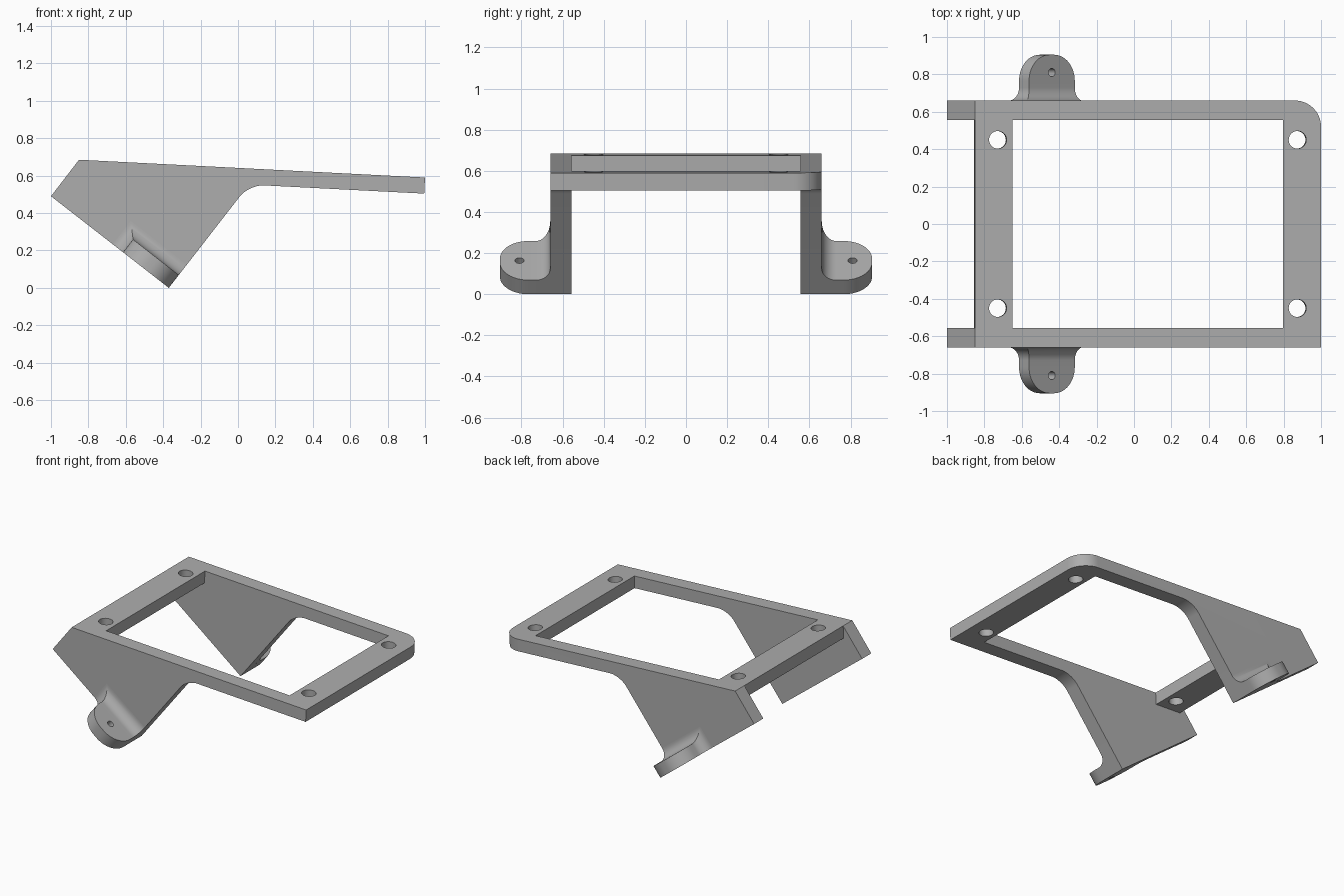
import bpy, bmesh, math
from mathutils import Vector, Matrix

if "Cube" in bpy.data.objects:
    bpy.data.objects.remove(bpy.data.objects["Cube"], do_unlink=True)

grey = bpy.data.materials.new("plain grey")
grey.use_nodes = True
GREY = (0.42, 0.42, 0.42, 1)
grey.diffuse_color = GREY
grey.node_tree.nodes["Principled BSDF"].inputs["Base Color"].default_value = GREY

# Directions: along the slanted foot edge, square to it, and square to the deck
FOOT = Vector((-0.37, 0, 0))
U = Vector((0.789, 0, -0.614))
N = Vector((0.614, 0, 0.789))
DECK_N = Vector((0.0513, 0, 1)).normalized()
WALL = 0.66
INNER = 0.557


def make_object(name, bm):
    bmesh.ops.recalc_face_normals(bm, faces=bm.faces)
    mesh = bpy.data.meshes.new(name)
    bm.to_mesh(mesh)
    bm.free()
    mesh.materials.append(grey)
    obj = bpy.data.objects.new(name, mesh)
    bpy.context.collection.objects.link(obj)
    return obj


def loft(rings):
    """Closed solid through a list of equal-length point rings."""
    bm = bmesh.new()
    loops = [[bm.verts.new(p) for p in ring] for ring in rings]
    for a, b in zip(loops, loops[1:]):
        for i in range(len(a)):
            j = (i + 1) % len(a)
            bm.faces.new((a[i], a[j], b[j], b[i]))
    bm.faces.new(loops[0])
    bm.faces.new(loops[-1])
    return bm


def prism(profile, half):
    return loft([[(x, y, z) for x, z in profile] for y in (-half, half)])


def round_edges(bm, test, radius):
    edges = [e for e in bm.edges if test(*(v.co for v in e.verts))]
    bmesh.ops.bevel(bm, geom=edges, offset=radius, segments=14,
                    profile=0.5, affect='EDGES')


def drill(centre, axis, radius):
    bm = bmesh.new()
    turn = Vector((0, 0, 1)).rotation_difference(axis).to_matrix().to_4x4()
    bmesh.ops.create_cone(bm, cap_ends=True, segments=40, radius1=radius,
                          radius2=radius, depth=0.4,
                          matrix=Matrix.Translation(centre) @ turn)
    return make_object("cutter", bm)


def finish(obj, cutters):
    """Cut the holes, then shade smooth with sharp edges kept."""
    bpy.ops.object.select_all(action='DESELECT')
    bpy.context.view_layer.objects.active = obj
    obj.select_set(True)
    for cutter in cutters:
        cutter.hide_render = True
        mod = obj.modifiers.new("cut", 'BOOLEAN')
        mod.operation = 'DIFFERENCE'
        mod.solver = 'EXACT'
        mod.object = cutter
        bpy.ops.object.modifier_apply(modifier=mod.name)
        bpy.data.objects.remove(cutter, do_unlink=True)
    bpy.ops.object.shade_smooth_by_angle(angle=math.radians(25))


# Bracket body: side profile across the full width
bm = prism([(-1, 0.49), (-0.85, 0.685), (1, 0.59), (0.9956, 0.504),
            (0.059, 0.552), (-0.37, 0)], WALL)
round_edges(bm, lambda a, b: abs(a.y - b.y) > 1 and abs(a.x - 0.059) < 0.01, 0.08)
round_edges(bm, lambda a, b: min(a.x, b.x) > 0.9 and abs(a.y - b.y) < 0.01, 0.14)
body = make_object("bracket_body", bm)

# Space between the side walls, leaving the rear crossbar and the deck window
cutters = [make_object("cutter", prism(
    [(-1.2, 0.8), (-0.844, 0.8), (-0.8545, 0.599), (-0.6545, 0.589),
     (-0.644, 0.8), (0.8, 0.8), (0.785, -0.2), (-1.2, -0.2)], INNER))]

# Four mounting holes square to the deck
for x, z in ((-0.73, 0.64), (0.872, 0.555)):
    for side in (-1, 1):
        cutters.append(drill(Vector((x, side * 0.45, z)), DECK_N, 0.047))
finish(body, cutters)

# Mounting ears: filleted at the wall, rounded at the tip
WIDTH, THICK, FILLET, TIP, REACH = 0.31, 0.087, 0.07, 0.14, 0.905
STEPS = 14


def ear_ring(side, y, flare, taper):
    left, right, top = taper - WIDTH - flare, -taper, THICK + flare
    corners = ((left, 0), (right, 0), (right, top), (left, top))
    return [FOOT + U * a + N * b + Vector((0, side * y, 0)) for a, b in corners]


for name, side in (("front_ear", -1), ("back_ear", 1)):
    angles = [math.pi / 2 * i / STEPS for i in range(STEPS + 1)]
    rings = [ear_ring(side, WALL + FILLET * (1 - math.cos(t)),
                      FILLET * (1 - math.sin(t)), 0) for t in angles]
    rings += [ear_ring(side, REACH - TIP + TIP * math.sin(t),
                       0, TIP * (1 - math.cos(t))) for t in angles]
    ear = make_object(name, loft(rings))
    hole = FOOT - U * (WIDTH / 2) + N * (THICK / 2) + Vector((0, side * 0.81, 0))
    finish(ear, [drill(hole, N, 0.022)])
